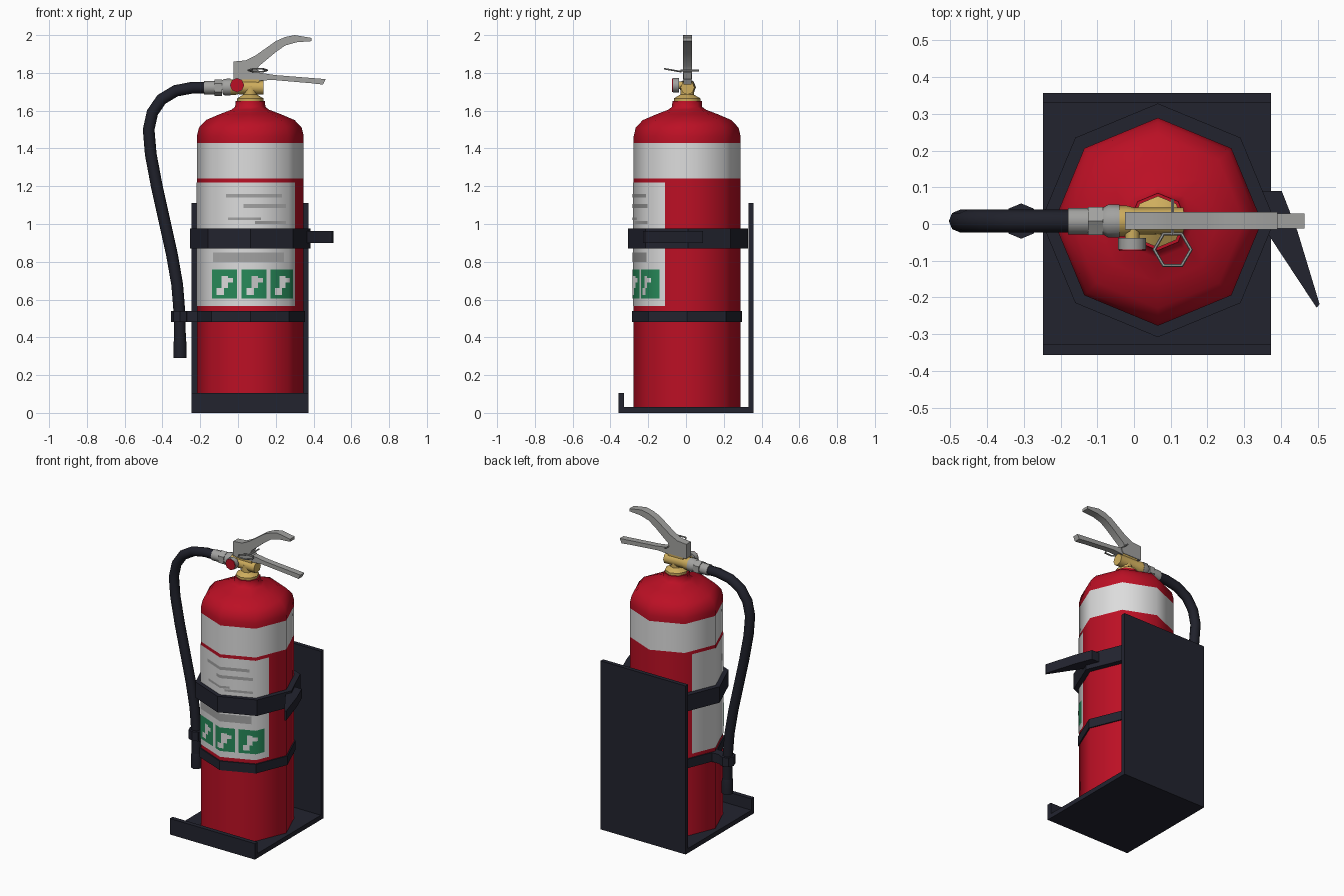
import bpy, bmesh, math
from mathutils import Vector, Matrix

if "Cube" in bpy.data.objects:
    bpy.data.objects.remove(bpy.data.objects["Cube"])


def mat(name, r, g, b):
    m = bpy.data.materials.new(name)
    m.diffuse_color = (r, g, b, 1)
    m.use_nodes = True
    m.node_tree.nodes["Principled BSDF"].inputs["Base Color"].default_value = m.diffuse_color
    return m


RED = mat("red_paint", 0.50, 0.005, 0.018)
WHITE = mat("white_band", 0.72, 0.72, 0.72)
DARK = mat("dark_metal", 0.016, 0.017, 0.028)
RUBBER = mat("black_rubber", 0.014, 0.015, 0.024)
BRASS = mat("brass", 0.62, 0.42, 0.11)
STEEL = mat("grey_steel", 0.36, 0.36, 0.35)
GREEN = mat("green_print", 0.02, 0.25, 0.10)
GREY = mat("grey_print", 0.36, 0.36, 0.36)

CX, CY, R = 0.065, 0.006, 0.283      # bottle axis and radius


def finish(bm, name, mats, angle=None):
    me = bpy.data.meshes.new(name)
    bm.to_mesh(me)
    bm.free()
    ob = bpy.data.objects.new(name, me)
    bpy.context.collection.objects.link(ob)
    for m in mats:
        me.materials.append(m)
    if angle:
        bpy.ops.object.select_all(action='DESELECT')
        ob.select_set(True)
        bpy.context.view_layer.objects.active = ob
        bpy.ops.object.shade_smooth_by_angle(angle=math.radians(angle))
    return ob


def tube(name, m, pts, n=8, axis=None, closed=False, angle=50, turn=0.0):
    """Sweep an n-gon along points (x, y, z, radius)."""
    bm = bmesh.new()
    P = [Vector(p[:3]) for p in pts]
    N = len(P)
    rings = []
    for i, p in enumerate(pts):
        if closed:
            t = P[(i + 1) % N] - P[i - 1]
        else:
            t = P[min(i + 1, N - 1)] - P[max(i - 1, 0)]
        t.normalize()
        b = Vector(axis) if axis else Vector((1, 0, 0) if abs(t.y) > 0.9 else (0, 1, 0))
        s = b.cross(t).normalized()
        ring = []
        for k in range(n):
            a = 2 * math.pi * k / n + turn
            ring.append(bm.verts.new(P[i] + p[3] * (s * math.cos(a) + b * math.sin(a))))
        rings.append(ring)
    for i in range(N if closed else N - 1):
        r0, r1 = rings[i], rings[(i + 1) % N]
        for k in range(n):
            bm.faces.new((r0[k], r0[(k + 1) % n], r1[(k + 1) % n], r1[k]))
    if not closed:
        bm.faces.new(rings[0])
        bm.faces.new(rings[-1])
    bmesh.ops.recalc_face_normals(bm, faces=bm.faces)
    return finish(bm, name, [m], angle)


def box(name, m, x0, x1, y0, y1, z0, z1):
    bm = bmesh.new()
    bmesh.ops.create_cube(bm, size=1)
    bmesh.ops.scale(bm, vec=(x1 - x0, y1 - y0, z1 - z0), verts=bm.verts)
    bmesh.ops.translate(bm, vec=((x0 + x1) / 2, (y0 + y1) / 2, (z0 + z1) / 2), verts=bm.verts)
    return finish(bm, name, [m])


def prism(name, m, outline, direction, angle=30):
    """Extrude a 3D outline along a direction."""
    bm = bmesh.new()
    f = bm.faces.new([bm.verts.new(p) for p in outline])
    ext = bmesh.ops.extrude_face_region(bm, geom=[f])
    vs = [g for g in ext["geom"] if isinstance(g, bmesh.types.BMVert)]
    bmesh.ops.translate(bm, vec=direction, verts=vs)
    bmesh.ops.recalc_face_normals(bm, faces=bm.faces)
    return finish(bm, name, [m], angle)


def vertical(profile, x=CX, y=CY):
    return [(x, y, z, r) for r, z in profile]


def wrap_plate(name, m, u0, u1, z0, z1, off):
    """Printed sheet following the eight bottle sides; u counts 45 degree corners."""
    us = [u0] + [k for k in range(math.ceil(u0 + 1e-6), math.ceil(u1 - 1e-6))] + [u1]
    bm = bmesh.new()

    def corner(k):
        a = k * math.pi / 4
        return Vector((CX + (R + off) * math.cos(a), CY + (R + off) * math.sin(a), 0))
    cols = []
    for u in us:
        k = math.floor(u)
        p = corner(k).lerp(corner(k + 1), u - k)
        cols.append([bm.verts.new((p.x, p.y, z)) for z in (z0, z1)])
    for a, b in zip(cols, cols[1:]):
        bm.faces.new((a[0], b[0], b[1], a[1]))
    return finish(bm, name, [m], 50)


def front_u(x):
    """Corner coordinate of a point on the front seen at a given x."""
    c = math.sin(math.pi / 4) * R
    xs = [CX - R, CX - c, CX, CX + c, CX + R]
    for i in range(4):
        if x <= xs[i + 1]:
            return 4 + i + (x - xs[i]) / (xs[i + 1] - xs[i])


# Bottle with white band chosen by height
bottle = tube("bottle", RED, vertical([
    (R, 0.03), (R, 1.24), (R, 1.43), (R, 1.465), (0.272, 1.51), (0.235, 1.55),
    (0.165, 1.58), (0.10, 1.605), (0.08, 1.62), (0.078, 1.65)]))
bottle.data.materials.append(WHITE)
for f in bottle.data.polygons:
    if 1.25 < f.center.z < 1.42:
        f.material_index = 1

# Printed label
wrap_plate("label", WHITE, 3.24, front_u(0.30), 0.565, 1.22, 0.003)
for i, (x0, x1, z0, z1) in enumerate([
        (-0.06, 0.23, 1.14, 1.16), (0.03, 0.25, 1.085, 1.105), (-0.05, 0.12, 1.02, 1.035),
        (0.09, 0.25, 1.00, 1.015), (-0.13, 0.24, 0.80, 0.85)]):
    wrap_plate(f"label_grey_bar_{i}", GREY, front_u(x0), front_u(x1), z0, z1, 0.005)
for i, (x0, x1) in enumerate([(-0.135, -0.005), (0.02, 0.15), (0.17, 0.288)]):
    wrap_plate(f"label_green_square_{i}", GREEN, front_u(x0), front_u(x1), 0.605, 0.76, 0.005)
    w = x1 - x0
    for j, (a, b, z0, z1) in enumerate([(0.2, 0.5, 0.625, 0.66), (0.4, 0.65, 0.66, 0.725),
                                        (0.65, 0.85, 0.69, 0.715)]):
        wrap_plate(f"pictogram_{i}_{j}", WHITE, front_u(x0 + a * w), front_u(x0 + b * w), z0, z1, 0.007)

# Wall bracket
box("bracket_back", DARK, -0.247, 0.373, 0.330, 0.357, 0, 1.11)
box("bracket_base", DARK, -0.247, 0.373, -0.357, 0.357, 0, 0.03)
box("bracket_lip", DARK, -0.247, 0.373, -0.357, -0.328, 0, 0.105)

# Straps, latch and hose clip
tube("upper_strap", DARK, vertical([(0.318, 0.87), (0.318, 0.975)], y=0.01), angle=30)
tube("lower_strap", DARK, vertical([(0.291, 0.48), (0.291, 0.54)]), angle=30)
prism("strap_latch", DARK, [(x, y, 0.90) for x, y in [
    (0.34, 0.09), (0.402, 0.09), (0.445, -0.02), (0.505, -0.218), (0.497, -0.228), (0.36, -0.02)]],
    (0, 0, 0.062))
tube("hose_clip", DARK, vertical([(0.048, 0.48), (0.048, 0.54)], -0.307, 0.008), angle=30)
box("clip_arm", DARK, -0.28, -0.20, -0.02, 0.036, 0.48, 0.54)

# Hose and nozzle
HY = 0.008
tube("hose", RUBBER, [(x, HY, z, 0.031) for x, z in [
    (-0.16, 1.722), (-0.24, 1.722), (-0.33, 1.705), (-0.405, 1.66), (-0.453, 1.59), (-0.473, 1.50),
    (-0.462, 1.37), (-0.43, 1.20), (-0.39, 1.02), (-0.35, 0.84), (-0.322, 0.68), (-0.309, 0.52),
    (-0.307, 0.38)]], angle=65)
tube("nozzle", RUBBER, vertical([(0.035, 0.29), (0.035, 0.37), (0.029, 0.395)], -0.307, HY))

# Hose fittings
tube("hose_sleeve", STEEL, [(-0.18, HY, 1.722, 0.036), (-0.12, HY, 1.722, 0.036)])
tube("hose_nut", STEEL, [(-0.125, HY, 1.722, 0.044), (-0.085, HY, 1.722, 0.044)], n=6, angle=30)
tube("hose_collar", STEEL, [(-0.085, HY, 1.722, 0.036), (-0.07, HY, 1.724, 0.045), (-0.04, HY, 1.724, 0.045)])

# Brass valve
tube("valve_stem", BRASS, vertical([(0.07, 1.645), (0.07, 1.665), (0.036, 1.685), (0.036, 1.73)]))
tube("valve_body", BRASS, [(-0.06, HY, 1.724, 0.042), (-0.02, HY, 1.724, 0.042),
                           (0.0, HY, 1.724, 0.037), (0.135, HY, 1.722, 0.037)])
box("valve_top", BRASS, 0.0, 0.11, -0.014, 0.03, 1.73, 1.765)

# Pressure gauge
tube("gauge_stem", BRASS, [(-0.005, -0.05, 1.735, 0.02), (-0.005, 0.0, 1.735, 0.02)])
tube("gauge_case", STEEL, [(-0.005, -0.07, 1.735, 0.038), (-0.005, -0.038, 1.735, 0.038)], angle=50)
tube("gauge_face", RED, [(-0.005, -0.074, 1.735, 0.036), (-0.005, -0.069, 1.735, 0.036)])

# Squeeze levers
prism("upper_lever", STEEL, [(x, -0.015, z) for x, z in [
    (-0.025, 1.765), (-0.025, 1.86), (0.04, 1.866), (0.09, 1.89), (0.20, 1.968), (0.25, 1.99),
    (0.30, 2.0), (0.39, 1.985), (0.39, 1.968), (0.31, 1.962), (0.25, 1.945), (0.20, 1.91),
    (0.11, 1.835), (0.10, 1.815), (0.125, 1.79), (0.11, 1.765)]], (0, 0.048, 0))
prism("lower_lever", STEEL, [(x, -0.012, z) for x, z in [
    (-0.015, 1.76), (0.06, 1.80), (0.10, 1.803), (0.20, 1.788), (0.464, 1.767), (0.45, 1.738),
    (0.39, 1.745), (0.18, 1.763), (0.10, 1.757)]], (0, 0.04, 0))

# Safety pin and pull ring
tube("safety_pin", STEEL, [(0.105, -0.03, 1.812, 0.005), (0.105, 0.068, 1.812, 0.005)], n=6)
tilt = Matrix.Rotation(math.radians(-10), 3, 'X')
ring = []
for k in range(6):
    a = k * math.pi / 3
    p = tilt @ Vector((0.05 * math.cos(a), 0.05 * math.sin(a), 0)) + Vector((0.105, -0.07, 1.814))
    ring.append((*p, 0.005))
tube("pull_ring", STEEL, ring, n=6, axis=tilt @ Vector((0, 0, 1)), closed=True)
